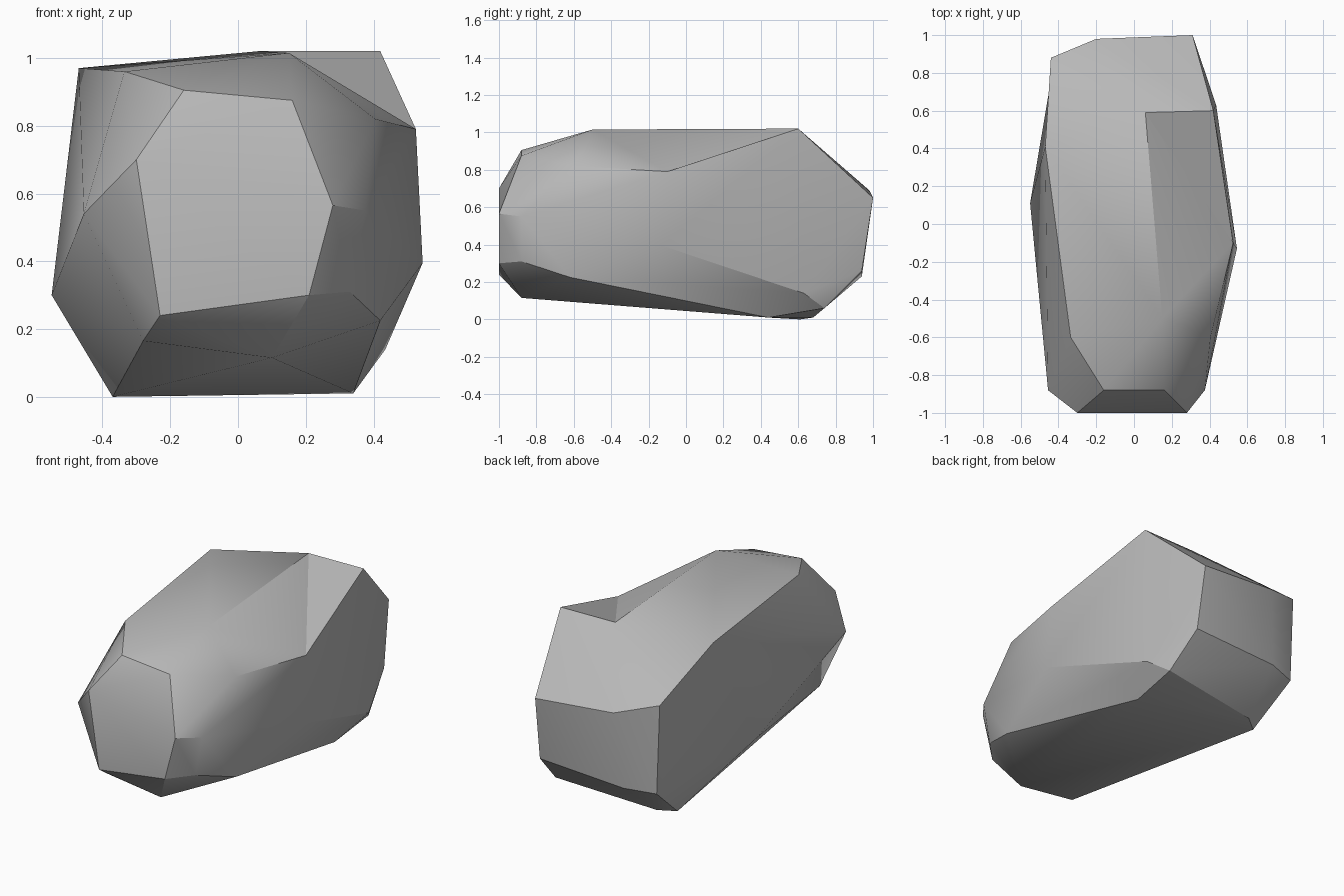
import bpy
import bmesh
import math

if "Cube" in bpy.data.objects:
    bpy.data.objects.remove(bpy.data.objects["Cube"], do_unlink=True)

# Corners of the boulder, grouped by region
nose = {
    "nose_upper": (-.3, -1, .7),
    "nose_side": (.28, -1, .565),
    "nose_lower_left": (.21, -1, .3),
    "nose_lower_right": (-.23, -1, .24),
}
chamfer = {
    "brow_right": (-.16, -.88, .905),
    "brow_left": (.16, -.88, .875),
    "cheek_right": (-.455, -.88, .54),
    "cheek_left": (.375, -.88, .55),
    "jaw_left": (.33, -.88, .31),
    "chin_left": (.1, -.88, .115),
    "chin_right": (-.28, -.88, .165),
}
body = {
    "shoulder_right": (-.335, -.6, .96),
    "shoulder_left": (.405, -.6, .82),
    "crest_front": (.15, -.5, 1.015),
    "crest_back": (.06, .59, 1.02),
    "rim_left": (.42, .6, 1.02),
    "rim_right": (-.47, .41, .97),
    "dent_left": (.525, -.1, .79),
    "bulge_left": (.545, -.13, .395),
    "bulge_right": (-.55, .11, .3),
    "flank_left": (.42, -.62, .225),
}
base = {
    "foot_left": (.34, .44, .01),
    "heel_left": (.435, .63, .14),
    "heel_back": (.355, .74, .06),
    "foot_right": (-.37, .61, 0),
    "foot_back": (-.28, .68, .01),
}
tail = {
    "tail_top_left": (.31, 1, .65),
    "tail_top_middle": (-.2, .98, .69),
    "tail_top_right": (-.44, .88, .76),
    "tail_low_left": (.32, .94, .26),
    "tail_low_middle": (-.24, .94, .23),
    "tail_low_right": (-.42, .88, .22),
}

# Wrap a faceted shell around the corners
bm = bmesh.new()
corner = {}
for region in (nose, chamfer, body, base, tail):
    for name, position in region.items():
        corner[name] = bm.verts.new(position)
bmesh.ops.convex_hull(bm, input=list(bm.verts))
loose = [v for v in bm.verts if not v.link_faces]
bmesh.ops.delete(bm, geom=loose, context="VERTS")


def fold_in(first, second):
    """Turn one ridge across its two triangles, making a shallow hollow."""
    a, b = corner[first], corner[second]
    if a.is_valid and b.is_valid:
        edge = bm.edges.get((a, b))
        if edge and len(edge.link_faces) == 2:
            bmesh.utils.edge_rotate(edge, True)


# Hollow on the upper left, and a slight one on the right flank
fold_in("shoulder_left", "rim_left")
fold_in("crest_front", "rim_left")
fold_in("bulge_right", "tail_top_right")
bmesh.ops.recalc_face_normals(bm, faces=list(bm.faces))

mesh = bpy.data.meshes.new("boulder")
bm.to_mesh(mesh)
bm.free()
boulder = bpy.data.objects.new("boulder", mesh)
bpy.context.collection.objects.link(boulder)

# Plain stone colour
stone = bpy.data.materials.new("stone_grey")
stone.use_nodes = True
colour = (.48, .48, .48, 1)
stone.diffuse_color = colour
stone.node_tree.nodes["Principled BSDF"].inputs["Base Color"].default_value = colour
mesh.materials.append(stone)

# Soft facets with crisp ridges
bpy.ops.object.select_all(action="DESELECT")
boulder.select_set(True)
bpy.context.view_layer.objects.active = boulder
bpy.ops.object.shade_smooth_by_angle(angle=math.radians(30))
